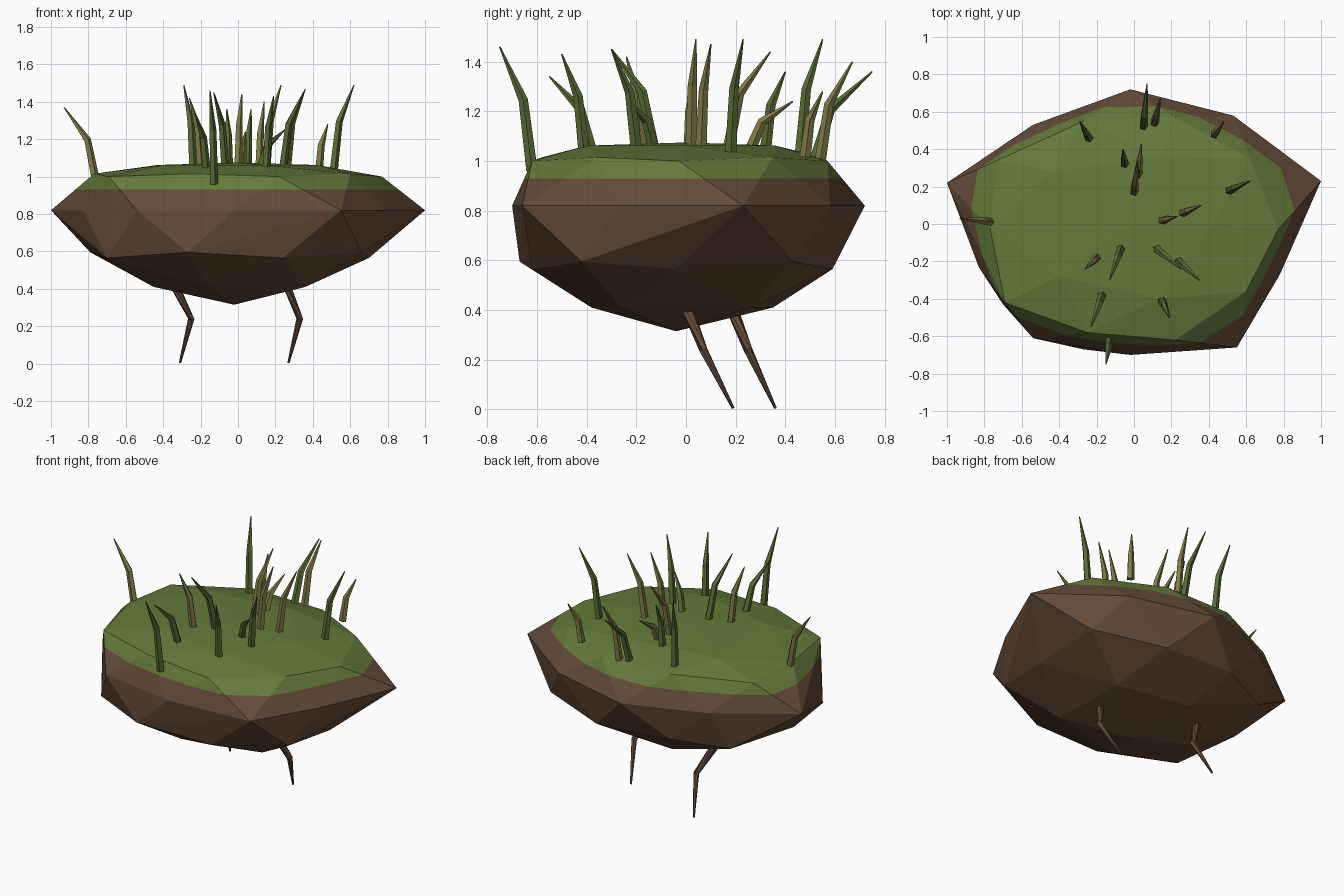
import bpy, bmesh, math
from mathutils import Vector

if "Cube" in bpy.data.objects:
    bpy.data.objects.remove(bpy.data.objects["Cube"])


def material(name, rgb):
    m = bpy.data.materials.new(name)
    m.diffuse_color = (*rgb, 1)
    m.use_nodes = True
    m.node_tree.nodes["Principled BSDF"].inputs["Base Color"].default_value = m.diffuse_color
    return m


soil = material("soil brown", (0.127, 0.072, 0.040))
turf = material("turf green", (0.130, 0.195, 0.044))
green = material("blade green", (0.100, 0.150, 0.035))
olive = material("blade olive", (0.215, 0.200, 0.062))
root_mat = material("root brown", (0.135, 0.080, 0.048))


def finish(name, bm, mats):
    me = bpy.data.meshes.new(name)
    bmesh.ops.recalc_face_normals(bm, faces=bm.faces)
    bm.to_mesh(me)
    bm.free()
    ob = bpy.data.objects.new(name, me)
    bpy.context.collection.objects.link(ob)
    for m in mats:
        me.materials.append(m)
    return ob


# Island: faceted boulder from stacked rings (heights alternate round a ring)
RINGS = [
    ((1.075,), [(0, 0)]),
    ((1.062,), [(.42, 0), (.14, .36), (-.43, .28), (-.40, -.28), (.14, -.4)]),
    ((1.0, 1.015), [(.77, -.03), (.62, .35), (.22, .57), (-.27, .55), (-.73, .34),
                    (-.77, -.02), (-.69, -.42), (-.25, -.58), (.22, -.62), (.60, -.36)]),
    ((.82,), [(1, .23), (.53, .58), (-.02, .72), (-.54, .53), (-1, .22),
              (-.83, -.23), (-.54, -.61), (-.02, -.70), (.55, -.66), (.78, -.27)]),
    ((.565, .595), [(.70, -.04), (.69, .43), (.24, .59), (-.28, .57), (-.62, .42),
                    (-.79, 0), (-.70, -.43), (-.27, -.67), (.24, -.62), (.66, -.42)]),
    ((.41,), [(.35, .26), (-.14, .35), (-.45, 0), (-.15, -.38), (.36, -.26)]),
    ((.315,), [(-.02, -.04)]),
]
bm = bmesh.new()
for heights, pts in RINGS:
    for i, (x, y) in enumerate(pts):
        bm.verts.new((x, y, heights[i % len(heights)]))
bmesh.ops.convex_hull(bm, input=bm.verts[:])
# Turf line cut round the top
TURF_Z = 0.93
bmesh.ops.bisect_plane(bm, geom=bm.verts[:] + bm.edges[:] + bm.faces[:],
                       plane_co=(0, 0, TURF_Z), plane_no=(0, 0, 1))
for f in bm.faces:
    f.material_index = int(f.calc_center_median().z > TURF_Z)
finish("island", bm, [soil, turf])


def bent_spike(name, path, radii, sides, mat):
    """Tapered, faceted tube through three points."""
    bm = bmesh.new()
    path = [Vector(p) for p in path]
    rings = []
    for i, (p, r) in enumerate(zip(path, radii)):
        d = path[min(i + 1, 2)] - path[max(i - 1, 0)]
        q = Vector((0, 0, 1)).rotation_difference(d.normalized())
        rings.append([bm.verts.new(p + q @ Vector((r * math.cos(a), r * math.sin(a), 0)))
                      for a in (math.tau * k / sides for k in range(sides))])
    for lo, hi in zip(rings, rings[1:]):
        for k in range(sides):
            n = (k + 1) % sides
            bm.faces.new((lo[k], lo[n], hi[n], hi[k]))
    bm.faces.new(rings[0])
    bm.faces.new(rings[-1])
    finish(name, bm, [mat])


# Grass blades: base x, y, tip x, y, z; green then olive
GREEN = [(.05, .52, .07, .75, 1.36), (-.24, .46, -.29, .55, 1.49), (-.05, .32, -.06, .40, 1.36),
         (.51, .18, .62, .23, 1.49), (-.07, -.13, -.13, -.30, 1.45), (.12, -.13, .25, -.24, 1.25),
         (.24, -.20, .35, -.30, 1.45), (.15, -.41, .19, -.50, 1.43), (-.17, -.38, -.23, -.55, 1.34),
         (-.13, -.62, -.15, -.75, 1.46)]
OLIVE = [(.11, .54, .14, .67, 1.40), (.43, .48, .48, .55, 1.28), (.00, .17, .02, .34, 1.44),
         (.02, .26, .04, .43, 1.24), (.15, .02, .23, .04, 1.49), (.26, .06, .36, .10, 1.47),
         (-.76, .01, -.93, .03, 1.37), (-.20, -.18, -.26, -.24, 1.42)]
for label, mat, blades in (("green", green, GREEN), ("olive", olive, OLIVE)):
    for i, (x, y, tx, ty, tz) in enumerate(blades):
        z = 1.05 - 0.13 * max((x / .85) ** 4, (y / .68) ** 4)
        base, tip = Vector((x, y, z)), Vector((tx, ty, tz))
        bend = base.lerp(tip, 0.27)
        bend.z = z + (tz - z) * 0.57
        bent_spike(f"grass_blade_{label}_{i + 1}", (base, bend, tip), (.024, .020, .003), 5, mat)

# Roots hanging beneath
ROOTS = {"root_right": ((.26, 0, .42), (.33, .07, .24), (.27, .19, .005)),
         "root_left": ((-.34, .18, .42), (-.25, .25, .24), (-.31, .36, .005))}
for name, path in ROOTS.items():
    bent_spike(name, path, (.025, .018, .006), 6, root_mat)
